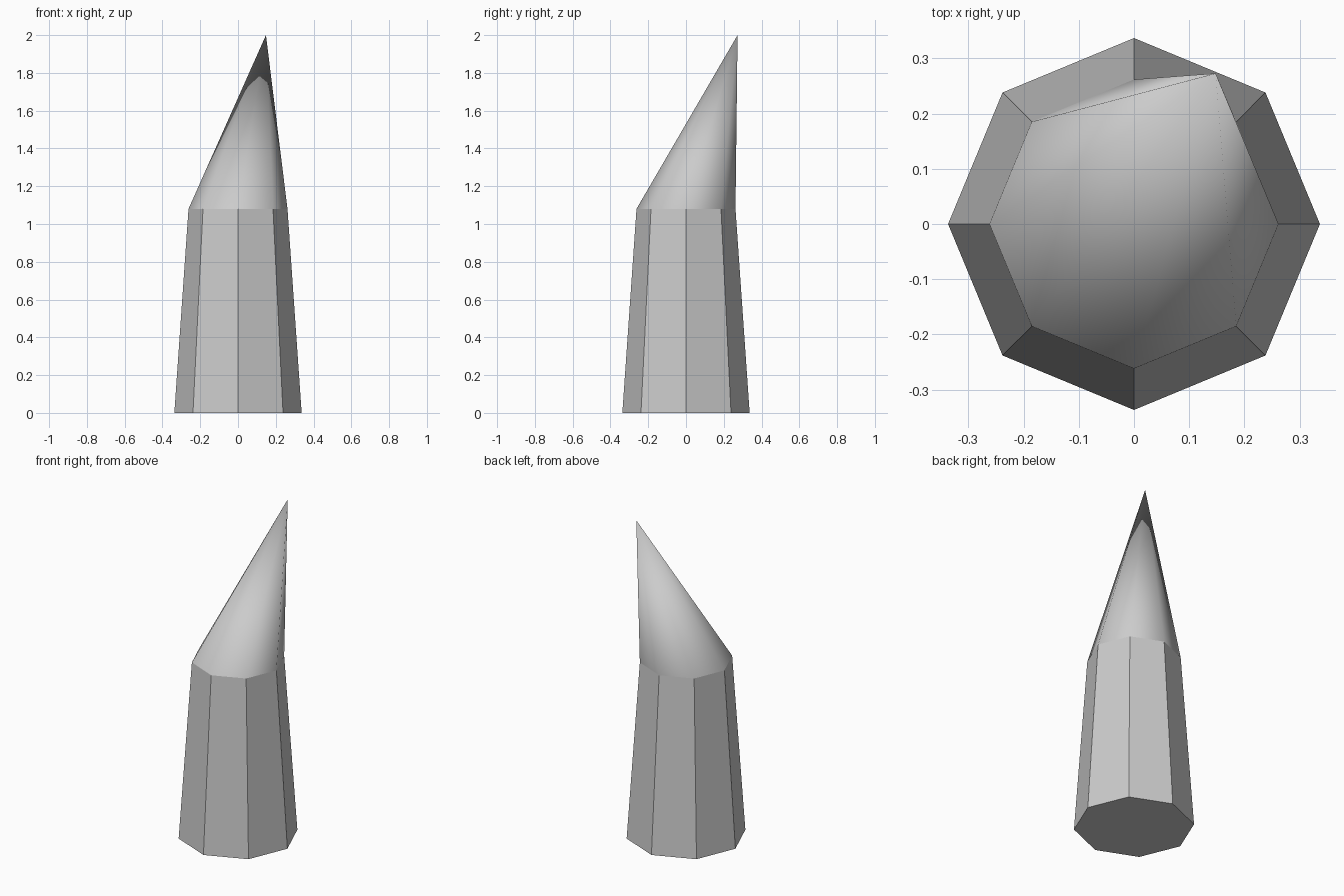
import bpy, bmesh
from mathutils import Vector

if "Cube" in bpy.data.objects:
    bpy.data.objects.remove(bpy.data.objects["Cube"])

SHAFT_H = 1.08
bm = bmesh.new()

# tapered octagonal shaft standing on the ground
bmesh.ops.create_cone(bm, cap_ends=True, cap_tris=False, segments=8,
                      radius1=0.337, radius2=0.262, depth=SHAFT_H)
bmesh.ops.translate(bm, verts=bm.verts, vec=(0, 0, SHAFT_H / 2))

# leaning point: the top cap is split to a fan and its centre pulled up
top = max(bm.faces, key=lambda f: f.calc_center_median().z)
fan = bmesh.ops.poke(bm, faces=[top])
fan["verts"][0].co = Vector((0.148, 0.273, 2.0))

# flat shaft, smooth point
for f in fan["faces"]:
    f.smooth = True
bmesh.ops.recalc_face_normals(bm, faces=bm.faces)

mesh = bpy.data.meshes.new("leaning_spike")
bm.to_mesh(mesh)
bm.free()
bpy.context.collection.objects.link(bpy.data.objects.new("leaning_spike", mesh))
